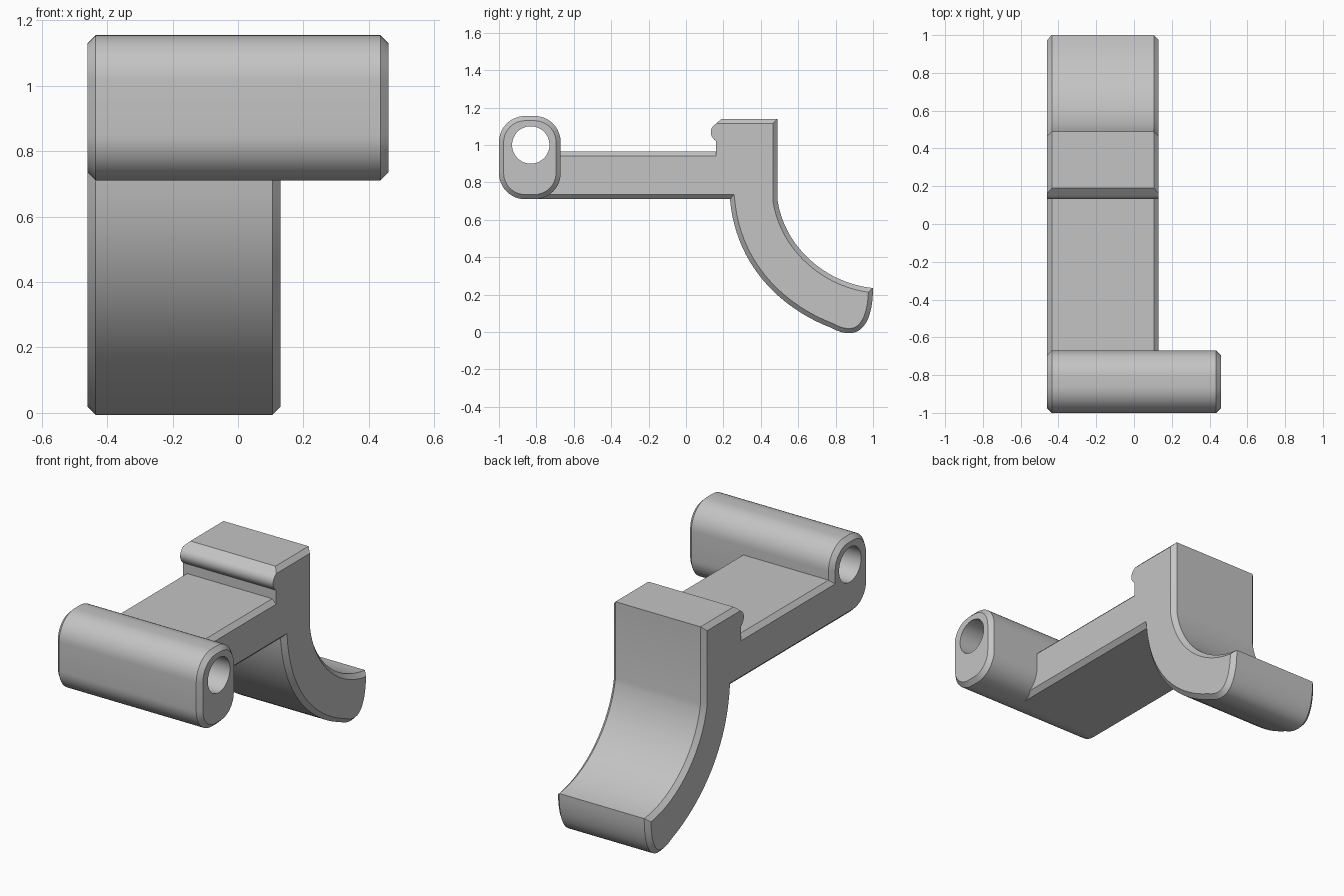
import bpy, bmesh, math
from mathutils import Vector, Matrix
from mathutils.geometry import interpolate_bezier

if "Cube" in bpy.data.objects:
    bpy.data.objects.remove(bpy.data.objects["Cube"])

CHAMFER = 0.025
LEFT_END, RIGHT_END = 0.46, -0.46

grey = bpy.data.materials.new("plain grey")
grey.use_nodes = True
colour = (0.55, 0.55, 0.55, 1)
grey.diffuse_color = colour
grey.node_tree.nodes["Principled BSDF"].inputs["Base Color"].default_value = colour


def curve(a, b, c, d, n):
    """Bezier points in the y-z plane, leaving out the last one."""
    pts = interpolate_bezier(*[Vector((*p, 0)) for p in (a, b, c, d)], n + 1)
    return [(p.x, p.y) for p in pts[:-1]]


def inset(outline):
    """Move each edge inwards by its own chamfer width."""
    count = len(outline)
    result = []
    for i in range(count):
        p0, p1, p2 = (Vector(outline[(i + k) % count][0]) for k in (-1, 0, 1))
        w1, w2 = outline[i - 1][1], outline[i][1]
        e1, e2 = (p1 - p0).normalized(), (p2 - p1).normalized()
        n1, n2 = Vector((e1.y, -e1.x)), Vector((e2.y, -e2.x))
        det = n1.x * n2.y - n1.y * n2.x
        if abs(det) < 0.001:
            move = n1 * (w1 + w2) / 2
        else:
            move = Vector((w1 * n2.y - w2 * n1.y, w2 * n1.x - w1 * n2.x)) / det
        result.append(p1 + move)
    return result


def chamfered_extrusion(name, outline, x0, x1):
    """Clockwise outline of (point, chamfer width of the edge after it)."""
    outer, inner = [p for p, w in outline], inset(outline)
    bm = bmesh.new()
    rings = [[bm.verts.new((x, *p)) for p in pts] for x, pts in (
        (x0, inner), (x0 + CHAMFER, outer), (x1 - CHAMFER, outer), (x1, inner))]
    for a, b in zip(rings, rings[1:]):
        for i in range(len(a)):
            j = (i + 1) % len(a)
            bm.faces.new((a[i], a[j], b[j], b[i]))
    bm.faces.new(rings[0])
    bm.faces.new(rings[-1])
    bmesh.ops.remove_doubles(bm, verts=bm.verts, dist=0.0001)
    bmesh.ops.recalc_face_normals(bm, faces=bm.faces)
    return add_object(name, bm)


def add_object(name, bm):
    mesh = bpy.data.meshes.new(name)
    bm.to_mesh(mesh)
    bm.free()
    mesh.materials.append(grey)
    obj = bpy.data.objects.new(name, mesh)
    bpy.context.collection.objects.link(obj)
    return obj


def finish(obj):
    bpy.ops.object.select_all(action='DESELECT')
    obj.select_set(True)
    bpy.context.view_layer.objects.active = obj
    for mod in list(obj.modifiers):
        bpy.ops.object.modifier_apply(modifier=mod.name)
    bpy.ops.object.shade_smooth_by_angle(angle=math.radians(30))


# Arm: flat beam, locking bead, upright block and curved finger hook
tip, heel, elbow = (1.0, 0.235), (0.77, 0.025), (0.235, 0.71)
bead = curve((0.16, 1.02), (0.12, 1.05), (0.13, 1.09), (0.15, 1.105), 10)
hook = [(0.19, 1.14), (0.49, 1.14)]
hook += curve((0.49, 0.70), (0.53, 0.45), (0.75, 0.26), tip, 24)
hook += curve(tip, (1.0, 0.08), (0.95, -0.075), heel, 16)
hook += curve(heel, (0.55, 0.11), (0.27, 0.32), elbow, 24)
hook += [elbow]
sharp = [(0.16, 0.965)] + bead + [(0.15, 1.105)]
buried = [(-0.83, 0.71), (-0.83, 0.80), (-0.70, 0.85)]
arm = ([((-0.70, 0.965), CHAMFER)] + [(p, 0) for p in sharp]
       + [(p, CHAMFER) for p in hook] + [(p, 0) for p in buried])
finish(chamfered_extrusion("hook_arm", arm, RIGHT_END, 0.13))

# Barrel: rounded block running the full width
radius = 0.14
barrel_outline = []
for y, z, start in ((-0.81, 1.015, 90), (-0.81, 0.85, 0),
                    (-0.86, 0.85, -90), (-0.86, 1.015, 180)):
    for k in range(13):
        a = math.radians(start - 90 * k / 12)
        barrel_outline.append(((y + radius * math.cos(a), z + radius * math.sin(a)), CHAMFER))
barrel = chamfered_extrusion("hinge_barrel", barrel_outline, RIGHT_END, LEFT_END)

# Pin hole through the barrel
bm = bmesh.new()
bmesh.ops.create_cone(bm, cap_ends=True, segments=48, radius1=0.1, radius2=0.1, depth=1.2,
                      matrix=Matrix.Translation((0, -0.83, 1.0)) @ Matrix.Rotation(math.pi / 2, 4, 'Y'))
cutter = add_object("pin_hole_cutter", bm)
cutter.hide_render = True
hole = barrel.modifiers.new("pin hole", 'BOOLEAN')
hole.operation = 'DIFFERENCE'
hole.solver = 'EXACT'
hole.object = cutter
finish(barrel)
bpy.data.objects.remove(cutter)
